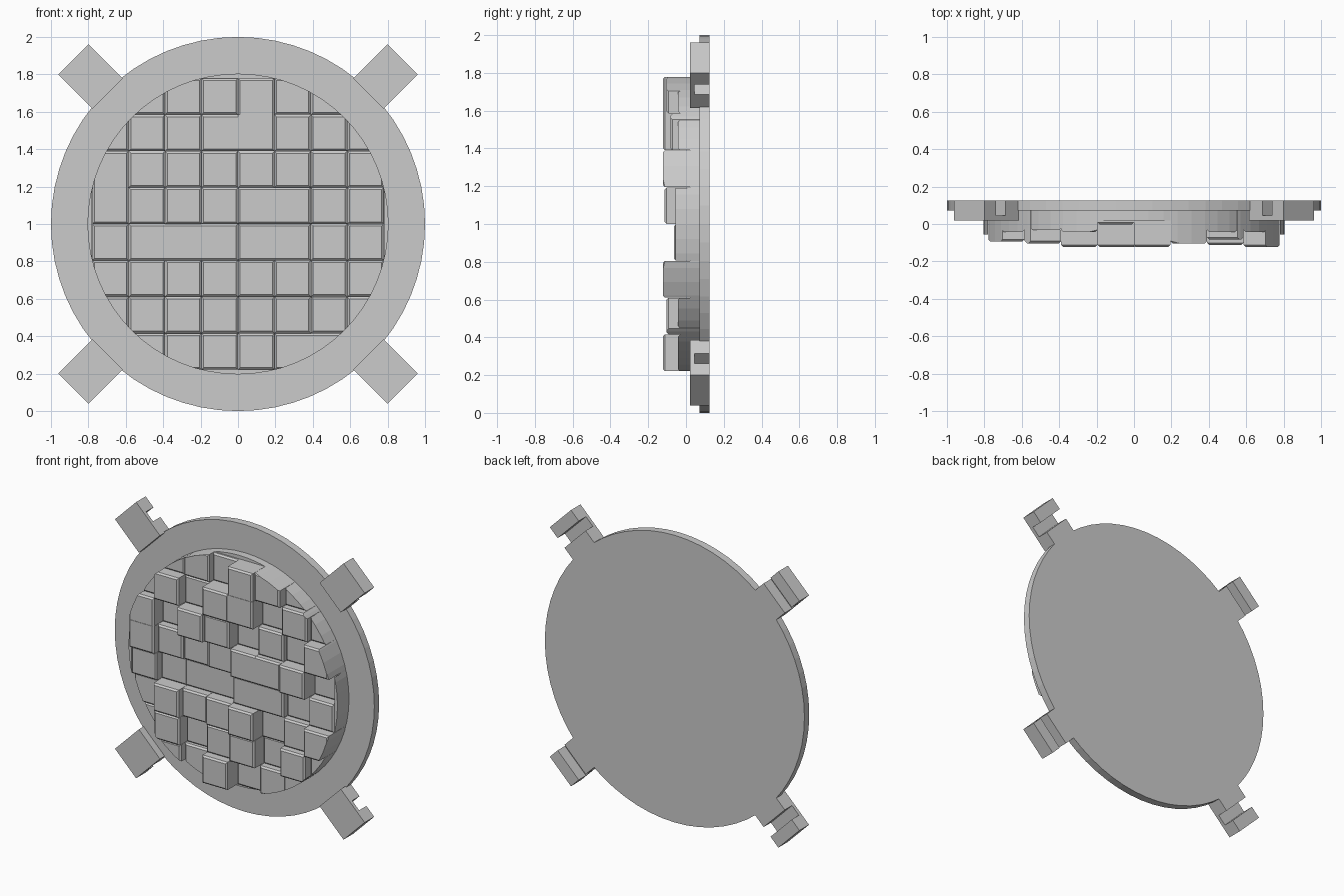
import bpy, bmesh, math
from mathutils import Matrix, Vector

cube = bpy.data.objects.get("Cube")
if cube:
    bpy.data.objects.remove(cube, do_unlink=True)

grey = bpy.data.materials.new("stone_grey")
grey.use_nodes = True
grey.diffuse_color = (0.6, 0.6, 0.6, 1)
grey.node_tree.nodes["Principled BSDF"].inputs["Base Color"].default_value = (0.6, 0.6, 0.6, 1)

BACK, RIM_FRONT = 0.125, 0.072


def finish(name, bm):
    mesh = bpy.data.meshes.new(name)
    bmesh.ops.recalc_face_normals(bm, faces=bm.faces)
    bm.to_mesh(mesh)
    bm.free()
    mesh.materials.append(grey)
    obj = bpy.data.objects.new(name, mesh)
    bpy.context.collection.objects.link(obj)
    return obj


def disc(name, radius, y0, y1, sides=64):
    bm = bmesh.new()
    place = Matrix.Translation((0, (y0 + y1) / 2, 1)) @ Matrix.Rotation(math.pi / 2, 4, "X")
    bmesh.ops.create_cone(bm, cap_ends=True, segments=sides, radius1=radius,
                          radius2=radius, depth=y1 - y0, matrix=place)
    return finish(name, bm)


def add_box(bm, lo, hi):
    lo, hi = Vector(lo), Vector(hi)
    place = Matrix.Translation((lo + hi) / 2) @ Matrix.Diagonal((*(hi - lo), 1))
    return bmesh.ops.create_cube(bm, size=1, matrix=place)["verts"]


# Round back plate
disc("back_plate", 1.0, RIM_FRONT, BACK)

# Four edge clips, each a U profile with a slot open to the back
profile = [(0.985, 0.02), (1.245, 0.02), (1.245, BACK), (1.16, BACK),
           (1.16, 0.045), (1.085, 0.045), (1.085, BACK), (0.985, BACK)]
for i, corner in enumerate(("upper_left", "upper_right", "lower_right", "lower_left")):
    bm = bmesh.new()
    face = bm.faces.new([bm.verts.new((r, y, -0.115)) for r, y in profile])
    ext = bmesh.ops.extrude_face_region(bm, geom=[face])["geom"]
    bmesh.ops.translate(bm, vec=(0, 0, 0.23),
                        verts=[v for v in ext if isinstance(v, bmesh.types.BMVert)])
    turn = Matrix.Rotation(-math.pi / 4 - i * math.pi / 2, 4, "Y")
    bmesh.ops.transform(bm, matrix=Matrix.Translation((0, 0, 1)) @ turn, verts=bm.verts)
    finish(corner + "_clip", bm)

# Raised blocks: how far each stands forward, in hundredths, top row first
heights = [
    [0, 3, 4, 0, 12, 10, 4, 0],
    [4, 10, 3, 12, 12, 2, 8, 4],
    [9, 0, 12, 10, 1, 6, 3, 12],
    [9, 5, 4, 5, 9, 9, 11, 0],
    [6, 1, 1, 1, 6, 6, 2, 6],
    [3, 10, 6, 8, 12, 2, 6, 12],
    [2, 9, 1, 7, 10, 0, 10, 4],
    [0, 7, 3, 12, 1, 4, 4, 0],
]
STEP, GAP, BEVEL = 0.195, 0.0008, 0.011


def height(row, col):
    return heights[row][col] if 0 <= row < 8 and 0 <= col < 8 else None


blocks = bmesh.new()
for row in range(8):
    for col in range(8):
        x, z = (col - 4) * STEP, 1 + (3 - row) * STEP
        front = -height(row, col) / 100 - 0.003
        bm = bmesh.new()
        add_box(bm, (x + GAP, front, z + GAP),
                (x + STEP - GAP, RIM_FRONT + 0.01, z + STEP - GAP))
        # Bevel only front edges that border a block of another height
        edges = []
        for e in bm.edges:
            mid = (e.verts[0].co + e.verts[1].co) / 2
            if abs(mid.y - front) > 1e-4:
                continue
            dx = round((mid.x - x - STEP / 2) / (STEP / 2))
            dz = round((mid.z - z - STEP / 2) / (STEP / 2))
            if height(row - dz, col + dx) != height(row, col):
                edges.append(e)
        if edges:
            bmesh.ops.bevel(bm, geom=edges, offset=BEVEL, segments=1, affect="EDGES")
        part = bpy.data.meshes.new("block_part")
        bm.to_mesh(part)
        bm.free()
        blocks.from_mesh(part)
        bpy.data.meshes.remove(part)

# Thin slivers beyond the grid at both sides
for side in (-1, 1):
    x0, x1 = sorted((side * (4 * STEP + GAP), side * 0.83))
    add_box(blocks, (x0, -0.055, 0.81), (x1, RIM_FRONT + 0.01, 1.2))
block_field = finish("block_field", blocks)

# Trim the block field to a round outline
trim = disc("round_trim_cutter", 0.805, -0.3, 0.3)
trim.hide_render = True
trim.hide_viewport = True
mod = block_field.modifiers.new("round_trim", "BOOLEAN")
mod.operation = "INTERSECT"
mod.solver = "EXACT"
mod.object = trim

# Floor under the blocks
disc("block_floor", 0.804, 0.02, RIM_FRONT + 0.01)
